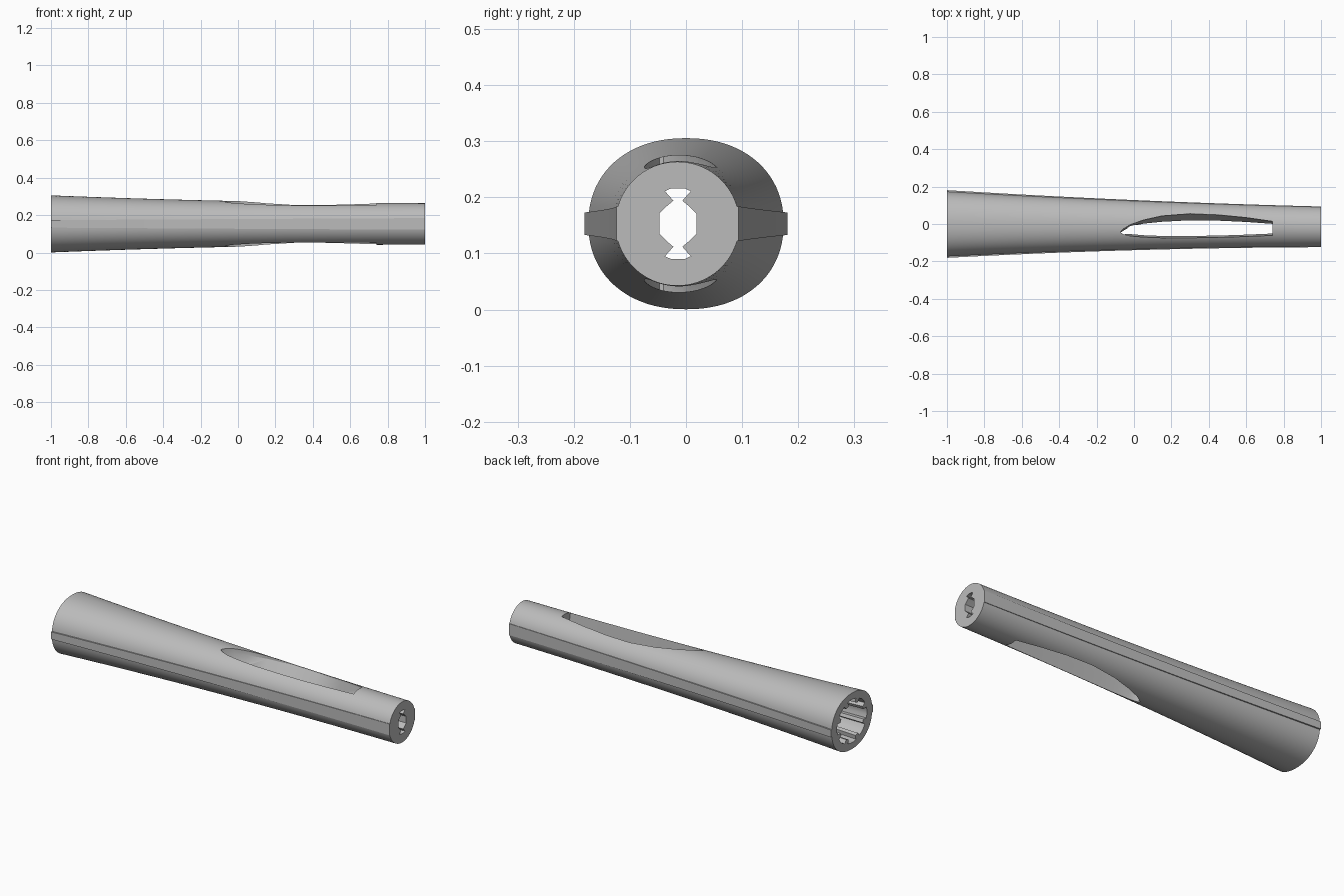
import bpy, bmesh, math

cube = bpy.data.objects.get("Cube")
if cube:
    bpy.data.objects.remove(cube, do_unlink=True)

grey = bpy.data.materials.new("plain grey")
grey.use_nodes = True
grey.diffuse_color = (0.5, 0.5, 0.5, 1)
grey.node_tree.nodes["Principled BSDF"].inputs["Base Color"].default_value = (0.5, 0.5, 0.5, 1)

MID_Z = 0.153
AXIS_Y = -0.0145


def mix(points, x):
    """Smooth quadratic through values at x = -1, 0, 1."""
    a, b, c = points
    return b + (c - a) / 2 * x + ((a + c) / 2 - b) * x * x


def loft(name, rings):
    """Closed solid through rings with equal point counts."""
    bm = bmesh.new()
    rows = [[bm.verts.new(p) for p in ring] for ring in rings]
    n = len(rows[0])
    for r, s in zip(rows, rows[1:]):
        for i in range(n):
            j = (i + 1) % n
            bm.faces.new((r[i], r[j], s[j], s[i]))
    bm.faces.new(rows[0])
    bm.faces.new(rows[-1])
    bmesh.ops.recalc_face_normals(bm, faces=bm.faces)
    mesh = bpy.data.meshes.new(name)
    bm.to_mesh(mesh)
    bm.free()
    mesh.materials.append(grey)
    obj = bpy.data.objects.new(name, mesh)
    bpy.context.collection.objects.link(obj)
    return obj


def body_ring(x):
    """Rounded oval with a flat raised strip on each side."""
    wide = mix((0.174, 0.132, 0.1105), x)
    high = mix((0.1525, 0.122, 0.1105), x)
    flat = mix((0.181, 0.134, 0.1088), x)
    centre = mix((0, -0.006, -0.0152), x)
    strip = mix((0.02, 0.026, 0.031), x)
    power = mix((0.92, 0.97, 1), x)
    start = math.asin((strip / high) ** (1 / power))
    arc = []
    for i in range(41):
        a = start + (math.pi - 2 * start) * i / 40
        c = math.cos(a)
        arc.append((math.copysign(abs(c) ** power, c) * wide,
                    math.sin(a) ** power * high))
    half = [(flat, strip)] + arc + [(-flat, strip)]
    ring = half + [(-y, -z) for y, z in half]
    return [(x, centre + y, MID_Z + z) for y, z in ring]


handle = loft("handle_body", [body_ring(-1 + i / 16) for i in range(33)])

# Ribbed socket in the wide end
def socket_ring(x, scale):
    ring = []
    for k in range(8):
        for da, r in ((-15, 0.118), (-5, 0.12), (5, 0.12), (15, 0.118), (17, 0.096), (28, 0.096)):
            a = math.radians(45 * k + da)
            ring.append((x, AXIS_Y * (1 - scale) + 1.1 * r * scale * math.cos(a),
                         MID_Z + r * scale * math.sin(a)))
    return ring


socket = loft("socket_cutter", [socket_ring(-1.05, 1), socket_ring(-0.12, 0.65)])

# Bow-tie bore along the whole axis
quarter = [(0.033, 0.018), (0.02, 0.031), (0.008, 0.041), (0.023, 0.058), (0.012, 0.063)]
right = [(y, -z) for y, z in reversed(quarter)] + quarter
outline = right + [(-y, -z) for y, z in right]
bore = loft("bore_cutter", [[(x, AXIS_Y + y, MID_Z + z) for y, z in outline]
                            for x in (-0.3, 1.1)])

# Long window through top and bottom, narrowing inwards
# each row: x, lower edge, upper edge, inner upper edge
stations = [(-0.07, -0.047, -0.04, -0.045), (-0.055, -0.055, -0.025, -0.035),
            (-0.02, -0.064, -0.004, -0.015), (0.05, -0.07, 0.021, 0.002),
            (0.15, -0.074, 0.043, 0.012), (0.3, -0.074, 0.055, 0.02),
            (0.45, -0.072, 0.049, 0.018), (0.6, -0.067, 0.034, 0.011),
            (0.74, -0.061, 0.014, 0.001)]


def window_ring(z, inner):
    low = [(x, lo + (0.01 if inner and x > -0.03 else 0), MID_Z + z) for x, lo, up, ins in stations]
    top = [(x, ins if inner else up, MID_Z + z) for x, lo, up, ins in stations]
    return low + top[::-1]


window = loft("window_cutter", [window_ring(z, abs(z) < 0.06)
                                for z in (-0.17, -0.095, -0.046, 0.046, 0.095, 0.17)])

# Cut the openings
bpy.context.view_layer.objects.active = handle
for cutter in (socket, bore, window):
    cutter.hide_render = True
    mod = handle.modifiers.new(cutter.name, "BOOLEAN")
    mod.operation = "DIFFERENCE"
    mod.solver = "EXACT"
    mod.object = cutter
    bpy.ops.object.modifier_apply(modifier=mod.name)
    bpy.data.objects.remove(cutter, do_unlink=True)

for obj in bpy.context.selected_objects:
    obj.select_set(False)
handle.select_set(True)
bpy.ops.object.shade_smooth_by_angle(angle=math.radians(25))
